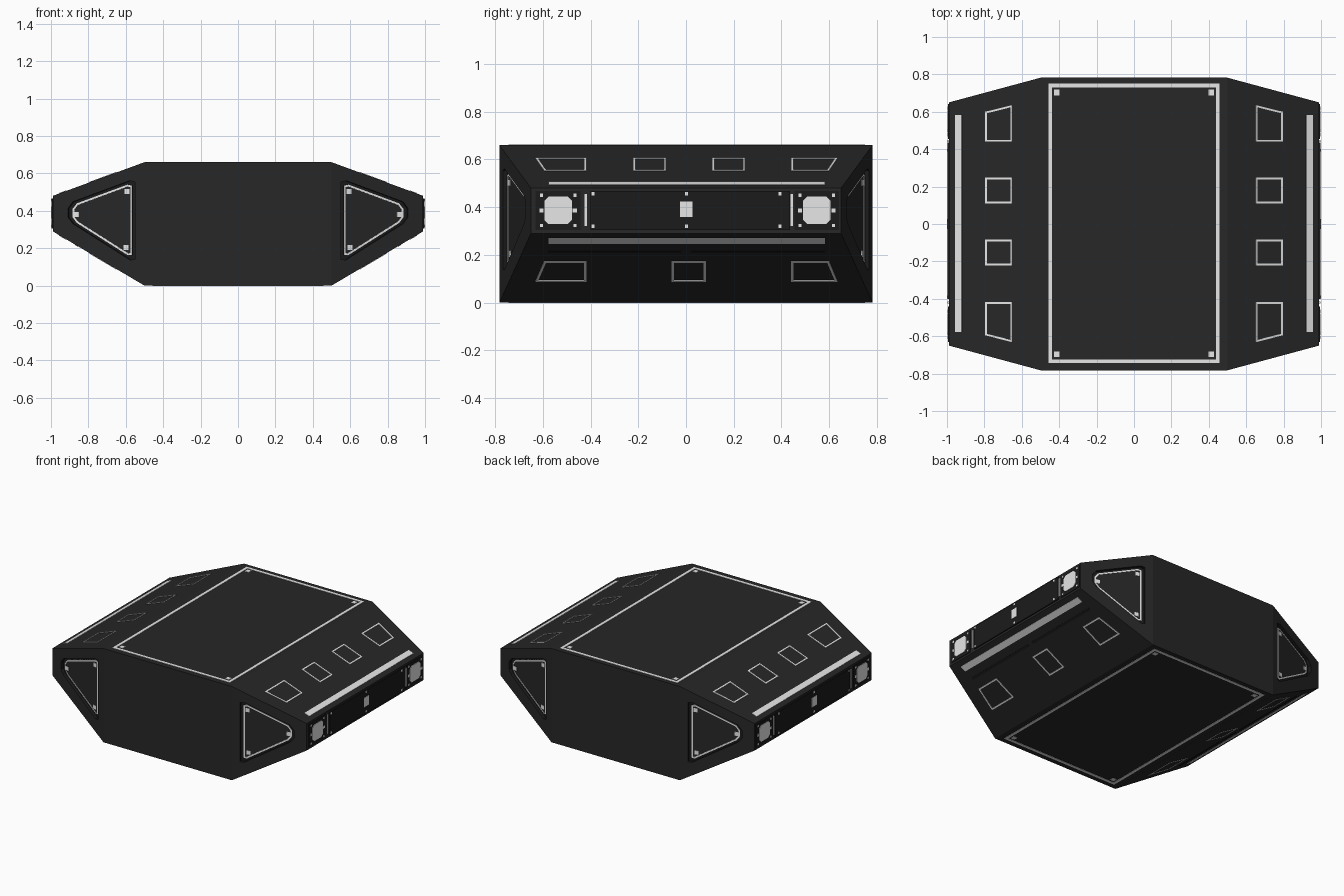
import bpy, bmesh
from mathutils import Vector

if "Cube" in bpy.data.objects:
    bpy.data.objects.remove(bpy.data.objects["Cube"])


def material(name, value):
    m = bpy.data.materials.new(name)
    m.use_nodes = True
    colour = (value, value, value, 1)
    m.diffuse_color = colour
    m.node_tree.nodes["Principled BSDF"].inputs["Base Color"].default_value = colour
    return m


HULL = material("charcoal hull", 0.02)
TRIM = material("black trim", 0.011)
WHITE = material("white marking", 0.8)

# Hull dimensions: centre block and tapered ends
CX, CY, H = 0.5, 0.782, 0.66
EX, EY, E0, E1 = 0.99, 0.65, 0.29, 0.48


def finish(name, bm, *mats):
    bmesh.ops.recalc_face_normals(bm, faces=bm.faces)
    mesh = bpy.data.meshes.new(name)
    bm.to_mesh(mesh)
    bm.free()
    for m in mats:
        mesh.materials.append(m)
    obj = bpy.data.objects.new(name, mesh)
    bpy.context.collection.objects.link(obj)
    return obj


def plate(name, points, mats, thick=0.004, lift=0.0, rim=0.0):
    """Raise a flat outline off the hull; a rim width leaves only its border."""
    bm = bmesh.new()
    face = bm.faces.new([bm.verts.new(p) for p in points])
    face.normal_update()
    if face.normal.dot(face.calc_center_median() - Vector((0, 0, H / 2))) < 0:
        face.normal_flip()
    normal = face.normal.copy()
    if rim:
        bmesh.ops.inset_region(bm, faces=[face], thickness=rim,
                               use_boundary=True, use_even_offset=True)
        bmesh.ops.delete(bm, geom=[face], context='FACES')
    bmesh.ops.translate(bm, verts=bm.verts, vec=normal * lift)
    out = bmesh.ops.extrude_face_region(bm, geom=bm.faces[:])["geom"]
    bmesh.ops.translate(bm, vec=normal * thick,
                        verts=[g for g in out if isinstance(g, bmesh.types.BMVert)])
    return finish(name, bm, *mats)


def rect(a0, a1, b0, b1):
    return [(a0, b0), (a1, b0), (a1, b1), (a0, b1)]


def square(a, b, size):
    return rect(a - size / 2, a + size / 2, b - size / 2, b + size / 2)


# Mappings from flat outlines to the hull's surfaces
def on_slope(points, side, upper):
    def height(x):
        t = (x - CX) / (EX - CX)
        return H + t * (E1 - H) if upper else t * E0
    return [(side * x, y, height(x)) for x, y in points]


def on_end(points, side):
    return [(side * EX, y, z) for y, z in points]


def on_cheek(points, side, back):
    return [(side * x, back * (CY + (x - CX) / (EX - CX) * (EY - CY)), z)
            for x, z in points]


# Main hull
bm = bmesh.new()
for sx in (-1, 1):
    for sy in (-1, 1):
        for x, y, z in ((CX, CY, 0), (CX, CY, H), (EX, EY, E0), (EX, EY, E1)):
            bm.verts.new((sx * x, sy * y, z))
bmesh.ops.convex_hull(bm, input=bm.verts)
bmesh.ops.dissolve_limit(bm, angle_limit=0.01, verts=bm.verts, edges=bm.edges)
hull = finish("hull", bm, HULL, TRIM)

# Recessed triangular hatches on the four angled cheeks
HATCH = [(.57, .165), (.57, .535), (.595, .54), (.865, .44),
         (.888, .41), (.888, .365), (.865, .335), (.592, .162)]
RECESS = [(.72 + (x - .72) * 1.12, .37 + (z - .37) * 1.12) for x, z in HATCH]
DEPTH = 0.02
bpy.context.view_layer.objects.active = hull
for sx in (-1, 1):
    for sy in (-1, 1):
        cutter = plate("recess_cutter", on_cheek(RECESS, sx, sy), (HULL, TRIM),
                       thick=2 * DEPTH, lift=-DEPTH)
        cutter.hide_render = True
        for p in cutter.data.polygons:
            p.material_index = 1
        mod = hull.modifiers.new("recess", 'BOOLEAN')
        mod.operation, mod.solver, mod.object = 'DIFFERENCE', 'EXACT', cutter
        bpy.ops.object.modifier_apply(modifier=mod.name)
        bpy.data.objects.remove(cutter)
        plate("hatch_panel", on_cheek(HATCH, sx, sy), (HULL,), .003, -DEPTH)
        plate("hatch_outline", on_cheek(HATCH, sx, sy), (WHITE,), .006, -DEPTH, .01)
        for x, z in ((.597, .503), (.866, .38), (.603, .205)):
            plate("hatch_bolt", on_cheek(square(x, z, .027), sx, sy),
                  (WHITE,), .006, -DEPTH)

# Large framed panels on the roof and the underside
for name, z in (("roof", H), ("floor", 0)):
    plate(name + "_frame", [(x, y, z) for x, y in rect(-.458, .458, -.744, .75)],
          (WHITE,), .002, 0, .02)
    for x in (-.413, .413):
        for y in (-.697, .703):
            plate(name + "_bolt", [(a, b, z) for a, b in square(x, y, .03)],
                  (WHITE,), .002)

# Window outlines and light strips on the sloping sides
X0, X1 = .65, .795
CORNERS = [[(X0, -.417), (X1, -.417), (X1, -.625 + .03), (X0 + .0, -.632)],
           [(X0, .44), (X1, .44), (X1, .6), (X0, .636)]]
MIDDLE = {True: [(-.222, -.083), (.109, .248)], False: [(-.06, .084)]}
for sx in (-1, 1):
    for upper in (True, False):
        # lower corner windows widen towards the floor like the upper ones do
        shapes = CORNERS + [rect(X0, X1, a, b) for a, b in MIDDLE[upper]]
        for s in shapes:
            plate("window_outline", on_slope(s, sx, upper), (WHITE,), .003, 0, .01)
        plate("light_strip", on_slope(rect(.92, .957, -.577, .583), sx, upper),
              (WHITE,), .003)
    for a, b in ((-.577, -.02), (.02, .583)):
        plate("lower_slot", on_slope(rect(.855, .87, a, b), sx, False), (TRIM,), .002)

# End panels with bars, bolts and lamps
for sx in (-1, 1):
    plate("end_panel", on_end(rect(-.4, .435, .305, .467), sx), (TRIM,), .008)
    plate("end_badge", on_end(rect(-.026, .028, .358, .424), sx), (WHITE,), .002, .008)
    for y in (-.39, .002, .394):
        for z in (.32, .456):
            plate("panel_bolt", on_end(square(y, z, .014), sx), (WHITE,), .002, .008)
    for y in (-.42, .444):
        plate("end_bar", on_end(rect(y - .005, y + .005, .322, .455), sx),
              (WHITE,), .006)
    for y in (-.536, .548):
        plate("lamp_housing", on_end(rect(y - .094, y + .094, .305, .467), sx),
              (TRIM,), .004)
        r, c = .058, .04
        octagon = [(r, -c), (r, c), (c, r), (-c, r), (-r, c), (-r, -c), (-c, -r), (c, -r)]
        plate("lamp", on_end([(y + a, .387 + b) for a, b in octagon], sx),
              (WHITE,), .003, .004)
        for dy in (-.07, .07):
            for z in (.323, .386, .45):
                size = .018 if z == .386 else .013
                plate("lamp_bolt", on_end(square(y + dy, z, size), sx),
                      (WHITE,), .002, .004)
